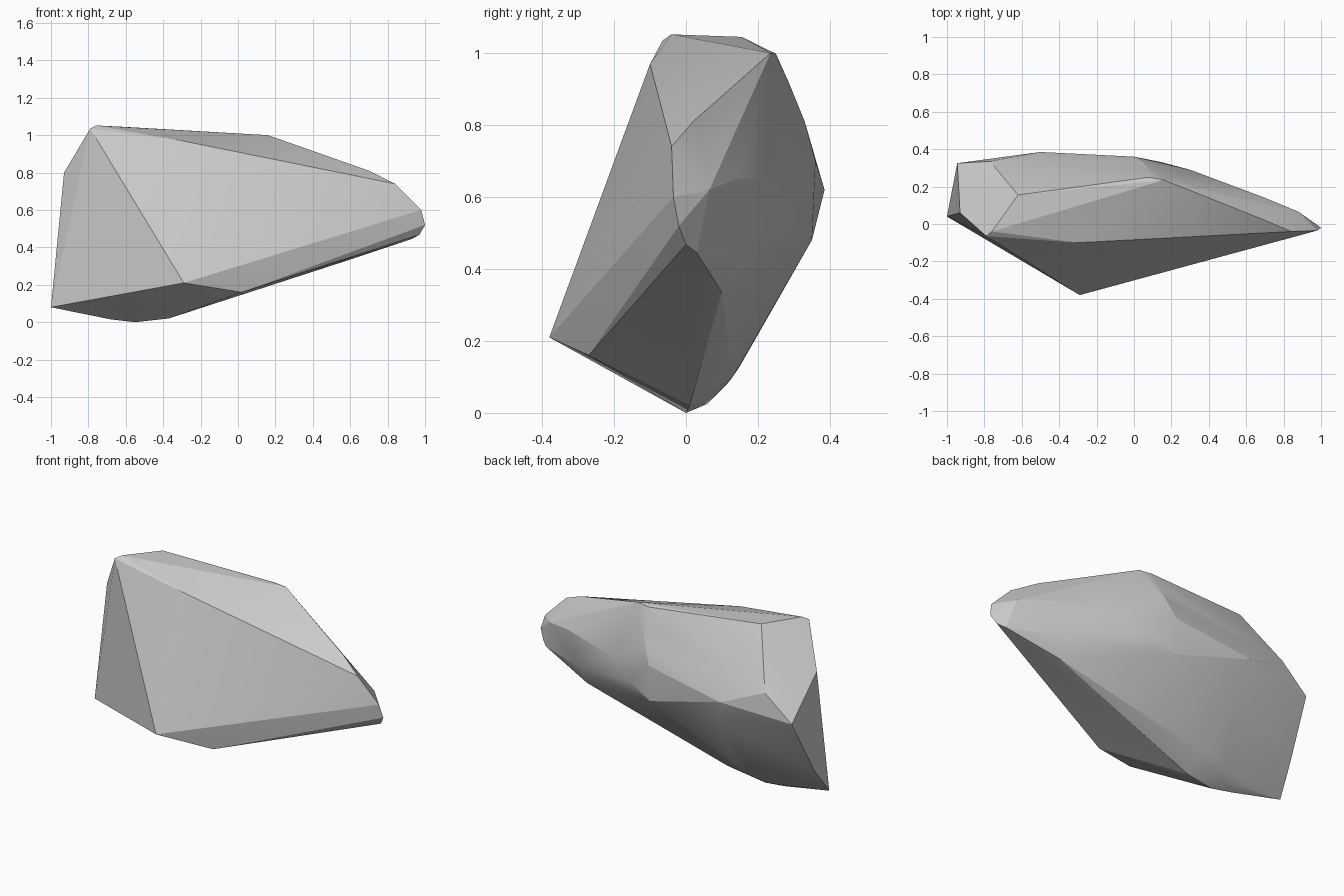
import bpy, bmesh, math

# Corner points of the faceted stone, grouped by region
front = [(-.29, -.38, .21), (.02, -.27, .16), (-.30, -.10, .97), (-1, .04, .08)]
top = [(-.79, -.065, 1.035), (-.76, -.04, 1.052), (-.62, .155, 1.045),
       (.16, .235, 1.0), (.08, .25, .998), (.70, .02, .81), (.84, -.04, .74)]
right_tip = [(.98, -.035, .60), (1, -.02, .52), (.97, 0, .468), (.93, .03, .445),
             (.88, .065, .62)]
left = [(-.93, .06, .80), (-.945, .325, .58), (-.975, .15, .24), (-.77, .335, .73)]
back = [(-.5, .385, .62), (0, .36, .70), (.05, .33, .81), (.08, .285, .92),
        (0, .35, .48), (.15, .33, .55), (.3, .29, .65), (.7, .14, .65),
        (.61, .16, .45), (-.45, .34, .47)]
bottom = [(-.55, 0, 0), (-.37, .01, .02), (-.68, .02, .015), (-.58, .06, .025),
          (-.55, .11, .075), (-.45, .15, .13), (-.37, .13, .10),
          (.42, .09, .28), (.60, .10, .335)]

# Wrap the points in a convex skin
bm = bmesh.new()
for p in front + top + right_tip + left + back + bottom:
    bm.verts.new(p)
hull = bmesh.ops.convex_hull(bm, input=bm.verts[:])
loose = [v for v in bm.verts if not v.link_faces]
bmesh.ops.delete(bm, geom=loose, context='VERTS')
bmesh.ops.recalc_face_normals(bm, faces=bm.faces[:])

mesh = bpy.data.meshes.new("stone")
bm.to_mesh(mesh)
bm.free()
stone = bpy.data.objects.new("stone", mesh)
bpy.context.collection.objects.link(stone)

# Blend the gentle creases, keep the sharp facets
bpy.context.view_layer.objects.active = stone
stone.select_set(True)
bpy.ops.object.shade_smooth_by_angle(angle=math.radians(14))
